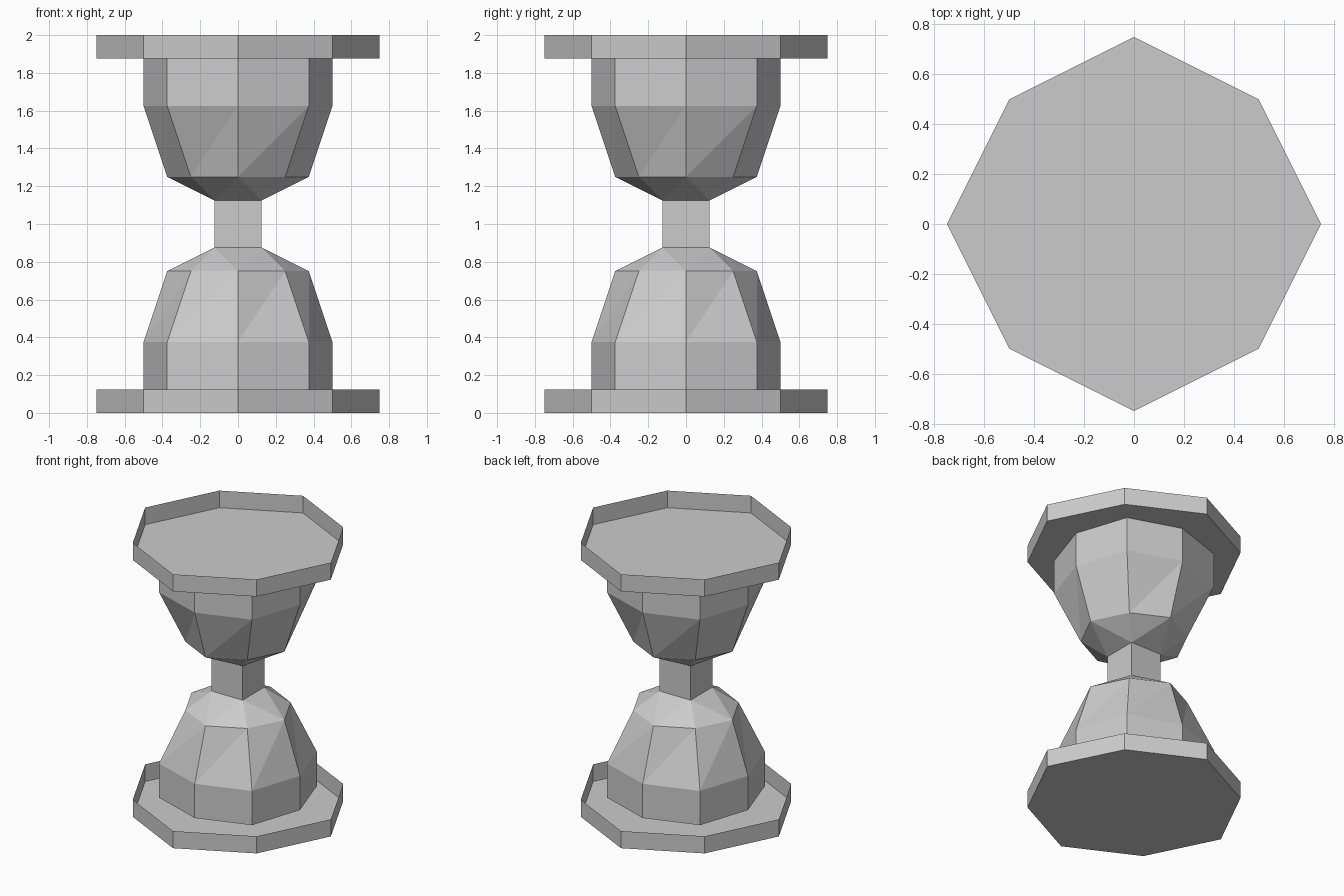
import bpy, bmesh
from math import pi
from mathutils import Matrix, Vector

cube = bpy.data.objects.get("Cube")
if cube:
    bpy.data.objects.remove(cube, do_unlink=True)

# One plain grey for the whole model
GREY = (0.6, 0.6, 0.6, 1.0)
grey = bpy.data.materials.new("plain grey")
grey.use_nodes = True
grey.diffuse_color = GREY
grey.node_tree.nodes["Principled BSDF"].inputs["Base Color"].default_value = GREY


def finish(name, bm):
    """Turn a bmesh into a flat-shaded grey object."""
    mesh = bpy.data.meshes.new(name)
    bm.to_mesh(mesh)
    bm.free()
    mesh.materials.append(grey)
    obj = bpy.data.objects.new(name, mesh)
    bpy.context.collection.objects.link(obj)
    return obj


def octagon(bm, axis, diagonal, z):
    """Eight points: on the axes at 'axis', at the corners (diagonal, diagonal)."""
    ring = []
    for k in range(8):
        base = Vector((diagonal, diagonal, 0)) if k % 2 else Vector((axis, 0, 0))
        turn = Matrix.Rotation(pi / 2 * (k // 2), 3, "Z")
        ring.append(bm.verts.new(turn @ base + Vector((0, 0, z))))
    return ring


def tray(name, z):
    """Open octagonal tray: a floor with a thin upright rim."""
    bm = bmesh.new()
    low = octagon(bm, 0.75, 0.5, z)
    high = octagon(bm, 0.75, 0.5, z + 0.125)
    bm.faces.new(low[::-1])
    for k in range(8):
        n = (k + 1) % 8
        bm.faces.new((low[k], low[n], high[n], high[k]))
    return finish(name, bm)


def bulb(name, flipped):
    """Faceted bulb narrowing from an octagon to the square neck."""
    bm = bmesh.new()
    foot = octagon(bm, 0.5, 0.375, 0.125)
    waist = octagon(bm, 0.5, 0.375, 0.375)
    shoulder = octagon(bm, 0.375, 0.25, 0.75)
    collar = [bm.verts.new((x, y, 0.875))
              for x, y in ((0.125, 0.125), (-0.125, 0.125),
                           (-0.125, -0.125), (0.125, -0.125))]
    for k in range(8):
        n = (k + 1) % 8
        bm.faces.new((foot[k], foot[n], waist[n], waist[k]))
        # Sloping sides, split along one diagonal
        bm.faces.new((waist[k], waist[n], shoulder[n]))
        bm.faces.new((waist[k], shoulder[n], shoulder[k]))
        # Shoulder closing in on the neck
        bm.faces.new((shoulder[k], shoulder[n], collar[k // 2]))
        if k % 2 == 0:
            bm.faces.new((shoulder[k], collar[k // 2], collar[k // 2 - 1]))
    if flipped:
        bmesh.ops.rotate(bm, verts=bm.verts, cent=(0, 0, 1),
                         matrix=Matrix.Rotation(pi, 3, "X"))
    return finish(name, bm)


def neck():
    """Square post joining the two bulbs."""
    bm = bmesh.new()
    bmesh.ops.create_cube(bm, size=0.25, matrix=Matrix.Translation((0, 0, 1)))
    caps = [f for f in bm.faces if abs(f.normal.z) > 0.5]
    bmesh.ops.delete(bm, geom=caps, context="FACES_ONLY")
    return finish("neck", bm)


tray("base_tray", 0)
tray("top_tray", 1.875)
bulb("lower_bulb", False)
bulb("upper_bulb", True)
neck()
